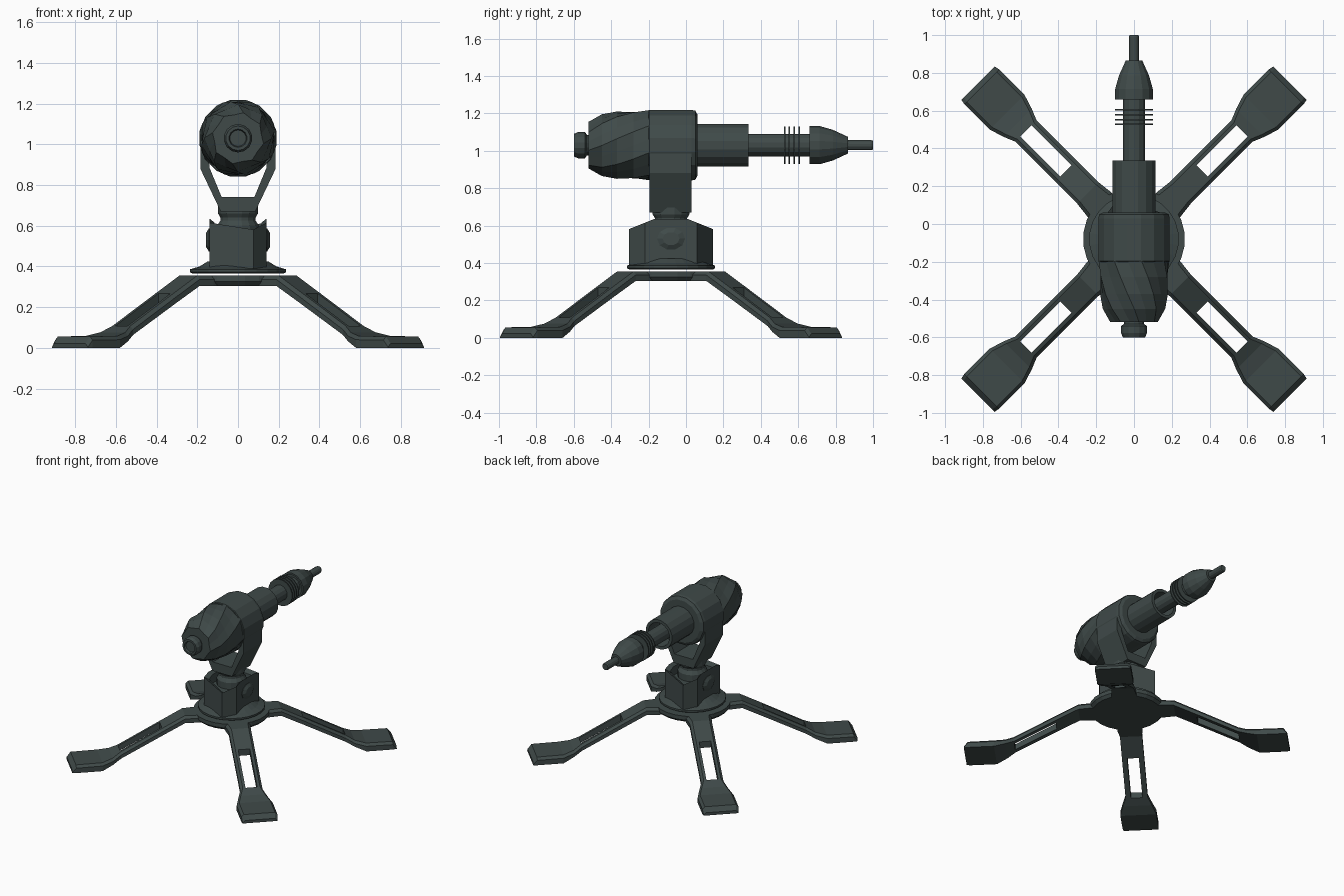
import bpy, bmesh
from math import sin, cos, pi, radians
from mathutils import Matrix, Vector

if "Cube" in bpy.data.objects:
    bpy.data.objects.remove(bpy.data.objects["Cube"])

# single dark gunmetal colour
COLOR = (0.05, 0.068, 0.066, 1)
metal = bpy.data.materials.new("dark gunmetal")
metal.use_nodes = True
metal.diffuse_color = COLOR
metal.node_tree.nodes["Principled BSDF"].inputs["Base Color"].default_value = COLOR

PIVOT_Y = -0.08   # tripod centre
GUN_Z = 1.03      # height of the barrel axis


def loft(name, rings, matrix=Matrix()):
    """Skin a list of equally long point rings and cap both ends."""
    bm = bmesh.new()
    loops = [[bm.verts.new(matrix @ Vector(p)) for p in ring] for ring in rings]
    n = len(loops[0])
    for a, b in zip(loops, loops[1:]):
        for i in range(n):
            j = (i + 1) % n
            bm.faces.new((a[i], a[j], b[j], b[i]))
    bm.faces.new(loops[0])
    bm.faces.new(loops[-1])
    bmesh.ops.recalc_face_normals(bm, faces=bm.faces)
    mesh = bpy.data.meshes.new(name)
    bm.to_mesh(mesh)
    bm.free()
    mesh.materials.append(metal)
    obj = bpy.data.objects.new(name, mesh)
    bpy.context.collection.objects.link(obj)
    return obj


def lathe(name, profile, matrix, sides=16, twist=0, ridge=0):
    """Turn (radius, height) points about z, with optional swirl and ridges."""
    rings = []
    for k, (r, h) in enumerate(profile):
        ring = []
        for i in range(sides):
            a = 2 * pi * (i + 0.5) / sides + twist * k
            rr = r - ridge * (i % 2)
            ring.append((rr * cos(a), rr * sin(a), h))
        rings.append(ring)
    return loft(name, rings, matrix)


UP = Matrix.Translation((0, PIVOT_Y, 0))
GUN = Matrix.Translation((0, 0, GUN_Z)) @ Matrix.Rotation(-pi / 2, 4, 'X')

# tripod legs: (distance, half width, bottom, top)
INNER = [(0.15, 0.09, 0.305, 0.355), (0.26, 0.09, 0.305, 0.355),
         (0.345, 0.08, 0.305, 0.355), (0.51, 0.08, 0.22, 0.268)]
OUTER = [(0.81, 0.08, 0.063, 0.108), (0.87, 0.105, 0.032, 0.076),
         (0.95, 0.13, 0, 0.058), (1.14, 0.13, 0, 0.056), (1.168, 0.125, 0, 0.022)]
SLOT = 0.042
CH = 0.018


def leg_section(r, w, lo, hi):
    half = [(w, lo), (w, hi - CH), (w - CH, hi)]
    return [(r, y, z) for y, z in half] + [(r, -y, z) for y, z in half[::-1]]


def rail_section(side, r, w, lo, hi):
    pts = [(SLOT, lo), (w, lo), (w, hi - CH), (w - CH, hi), (SLOT, hi)]
    return [(r, side * y, z) for y, z in pts]


for corner in ("back_left", "back_right", "front_right", "front_left"):
    turn = ("back_left", "back_right", "front_right", "front_left").index(corner)
    m = UP @ Matrix.Rotation(radians(45 + 90 * turn), 4, 'Z')
    loft(corner + "_leg_upper", [leg_section(*s) for s in INNER], m)
    loft(corner + "_leg_foot", [leg_section(*s) for s in OUTER], m)
    for side in (-1, 1):
        ends = [rail_section(side, *s) for s in (INNER[-1], OUTER[0])]
        loft(corner + "_leg_rail", ends, m)

# hub and turntable
lathe("tripod_hub", [(0.25, 0.305), (0.27, 0.325), (0.27, 0.355)], UP, 24)
lathe("turntable_flange", [(0.225, 0.365), (0.238, 0.372), (0.238, 0.386),
                           (0.19, 0.4), (0.15, 0.425)], UP, 24)

# swivel housing: flat-sided cup whose rim rises at both cheeks
outline = [(0.14, 0.14), (0.14, 0.09), (0.14, -0.09), (0.14, -0.14), (0.075, -0.225)]
outline += [(-x, -y) for x, y in outline]


def rim(scale, drop):
    return [(x * scale, y * scale, 0.635 - drop - max(0, abs(y) - 0.09) * 0.4)
            for x, y in outline]


loft("swivel_housing", [[(x, y, 0.39) for x, y in outline], rim(1, 0), rim(0.82, 0.02),
                        [(x * 0.8, y * 0.8, 0.55) for x, y in outline]], UP)
for side, name in ((-1, "right_pivot_knob"), (1, "left_pivot_knob")):
    m = (Matrix.Translation((0, PIVOT_Y, 0.53)) @ Matrix.Diagonal((1, 1, 0.8, 1))
         @ Matrix.Rotation(side * pi / 2, 4, 'Y'))
    lathe(name, [(0.075, 0.13), (0.075, 0.143), (0.045, 0.157)], m, 10)
lathe("swivel_neck", [(0.105, 0.545), (0.105, 0.6), (0.088, 0.625), (0.088, 0.64),
                      (0.1, 0.66), (0.1, 0.7)], UP)

# U-shaped yoke holding the gun
half_u = [(0.085, 0.67), (0.185, 0.88), (0.185, 1.03), (0.15, 1.03), (0.14, 0.885), (0.08, 0.74)]
u_shape = half_u + [(-x, z) for x, z in half_u[::-1]]
loft("yoke", [[(x, y, z) for x, z in u_shape] for y in (-0.195, 0.03)])

# gun body, swirled rear shell and end cap
lathe("body_band", [(0.188, -0.2), (0.192, -0.195), (0.192, 0.03), (0.188, 0.05),
                    (0.165, 0.062)], GUN, 16)
lathe("swirled_rear_shell", [(0.192, -0.19), (0.19, -0.28), (0.183, -0.37),
                             (0.165, -0.45), (0.128, -0.52)], GUN, 16, 0.2, 0.012)
lathe("rear_cap", [(0.055, -0.5), (0.055, -0.53), (0.07, -0.54), (0.07, -0.578),
                   (0.06, -0.6), (0.045, -0.6), (0.04, -0.585)], GUN, 14)

# barrel sleeve, rod, cooling rings and nozzle
lathe("barrel_sleeve", [(0.115, 0.05), (0.115, 0.335), (0.092, 0.335), (0.092, 0.2)], GUN, 16)
lathe("barrel_rod", [(0.06, 0.15), (0.06, 0.7)], GUN, 14)
for k in range(4):
    y = 0.523 + 0.026 * k
    lathe("cooling_ring", [(0.103, y), (0.103, y + 0.008)], GUN, 16)
lathe("nozzle", [(0.085, 0.68), (0.088, 0.66), (0.102, 0.66), (0.102, 0.715),
                 (0.082, 0.785), (0.045, 0.865)], GUN, 14)
lathe("nozzle_tip", [(0.028, 0.85), (0.028, 0.99), (0.024, 1.0)], GUN, 12)
